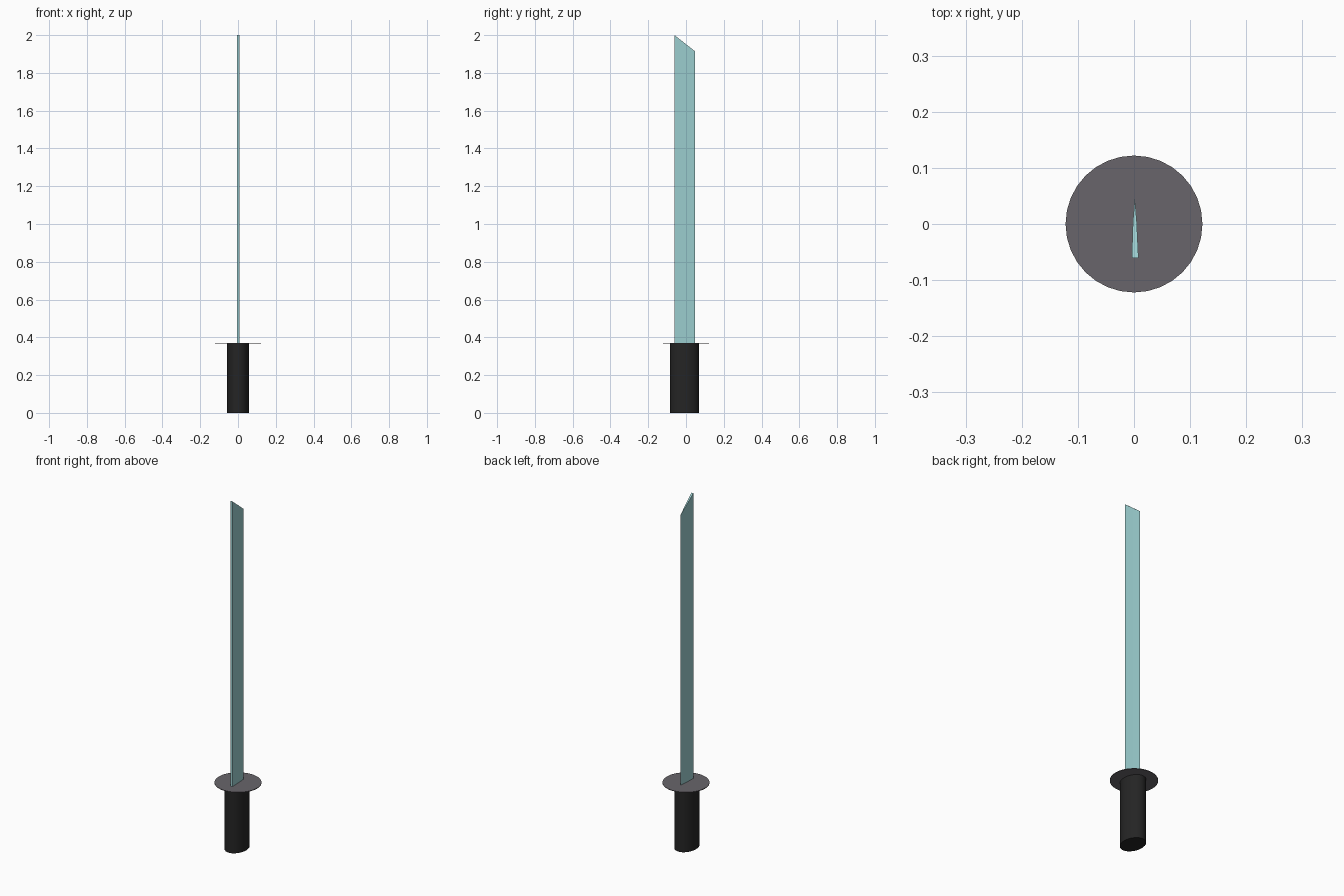
import bpy, bmesh

if "Cube" in bpy.data.objects:
    bpy.data.objects.remove(bpy.data.objects["Cube"])


def colour(obj, name, rgb):
    mat = bpy.data.materials.new(name)
    mat.diffuse_color = (*rgb, 1)
    mat.use_nodes = True
    mat.node_tree.nodes["Principled BSDF"].inputs["Base Color"].default_value = mat.diffuse_color
    obj.data.materials.append(mat)


def disc_part(name, rx, ry, z0, z1, y, sides, rgb):
    bpy.ops.mesh.primitive_cylinder_add(vertices=sides, radius=1, depth=1,
                                        location=(0, y, (z0 + z1) / 2))
    obj = bpy.context.object
    obj.name = name
    obj.scale = (rx, ry, z1 - z0)
    bpy.ops.object.transform_apply(location=False, rotation=False, scale=True)
    bpy.ops.object.shade_smooth_by_angle(angle=0.6)
    colour(obj, name + "_colour", rgb)
    return obj


# Oval grip and thin round guard
disc_part("handle", 0.058, 0.077, 0.0, 0.367, -0.008, 32, (0.018, 0.018, 0.018))
disc_part("guard", 0.122, 0.122, 0.367, 0.37, 0.0, 32, (0.14, 0.13, 0.145))

# Blade: wedge section with a blunt spine, a faint ridge and a sharp edge
BASE, SPINE_Y, EDGE_Y = 0.365, -0.061, 0.047
section = [(-0.004, SPINE_Y), (0.008, SPINE_Y), (0.005, 0.003),
           (0.0015, EDGE_Y), (-0.002, 0.003)]


def tip_z(y):
    return 2.0 - 0.085 * (y - SPINE_Y) / (EDGE_Y - SPINE_Y)


bm = bmesh.new()
low = [bm.verts.new((x, y, BASE)) for x, y in section]
high = [bm.verts.new((x, y, tip_z(y))) for x, y in section]
n = len(section)
for i in range(n):
    j = (i + 1) % n
    bm.faces.new((low[i], low[j], high[j], high[i]))
bm.faces.new(high)
bm.faces.new(low[::-1])
bmesh.ops.recalc_face_normals(bm, faces=bm.faces)
mesh = bpy.data.meshes.new("blade")
bm.to_mesh(mesh)
bm.free()
blade = bpy.data.objects.new("blade", mesh)
bpy.context.collection.objects.link(blade)
colour(blade, "blade_colour", (0.33, 0.62, 0.63))
